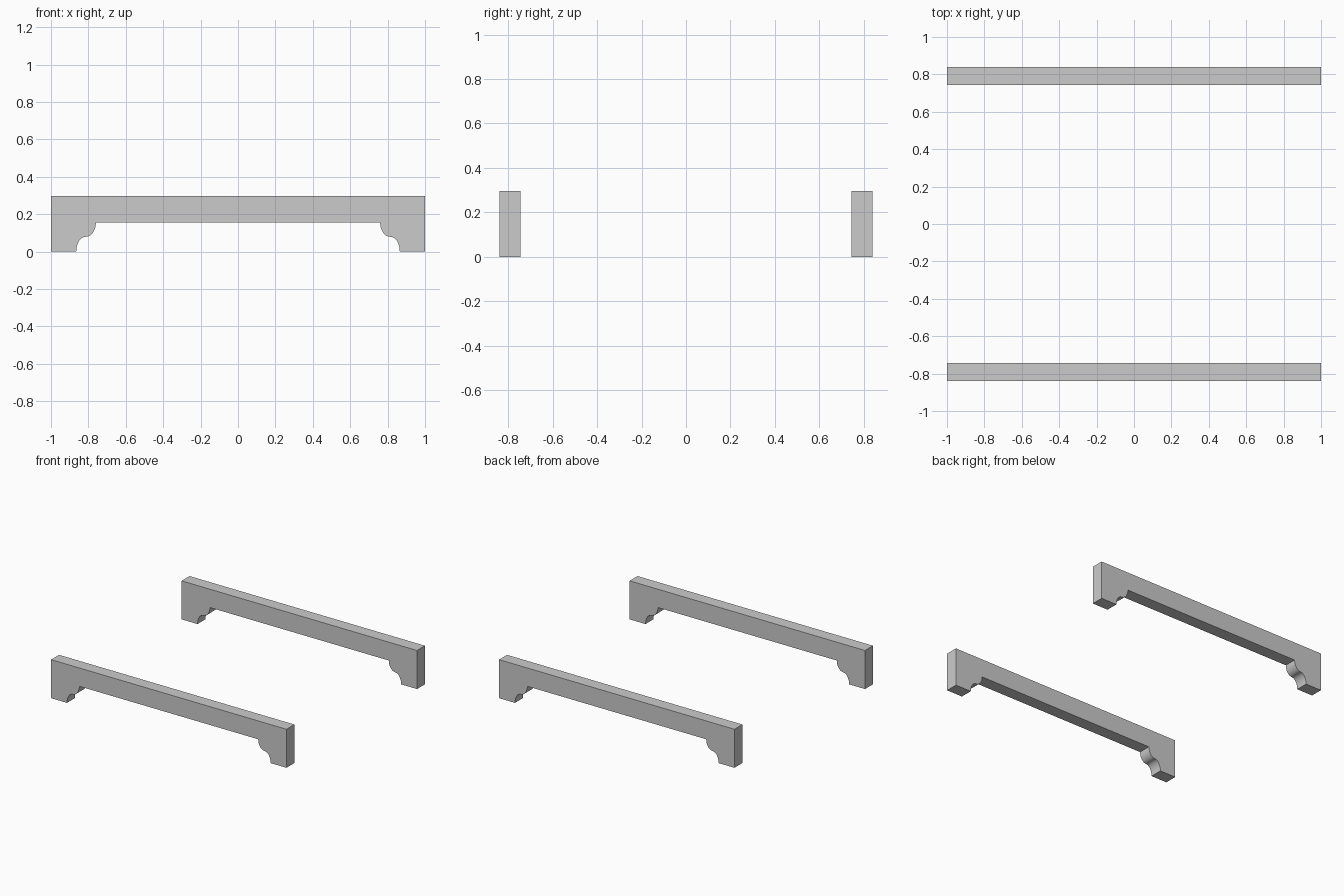
import bpy, bmesh
from math import sin, cos, pi

if "Cube" in bpy.data.objects:
    bpy.data.objects.remove(bpy.data.objects["Cube"])

STEPS = 10
TOP, SOFFIT, MID = 0.296, 0.155, 0.079   # heights of top, underside and moulding step


def foot_curve():
    """Right-hand ogee: cove rising from the foot, then ovolo up to the underside."""
    pts = []
    for i in range(STEPS + 1):
        a = i / STEPS * pi / 2
        pts.append((0.815 + 0.05 * cos(a), MID * sin(a)))
    for i in range(1, STEPS + 1):
        a = i / STEPS * pi / 2
        pts.append((0.815 - 0.055 * sin(a), SOFFIT - (SOFFIT - MID) * cos(a)))
    return pts


def make_rail(name, y0, y1):
    # Symmetric side profile, extruded through the thickness
    right = [(1, TOP), (1, 0)] + foot_curve()
    profile = right + [(-x, z) for x, z in reversed(right)]
    bm = bmesh.new()
    face = bm.faces.new([bm.verts.new((x, y0, z)) for x, z in profile])
    ext = bmesh.ops.extrude_face_region(bm, geom=[face])
    moved = [g for g in ext["geom"] if isinstance(g, bmesh.types.BMVert)]
    bmesh.ops.translate(bm, verts=moved, vec=(0, y1 - y0, 0))
    bmesh.ops.recalc_face_normals(bm, faces=bm.faces)
    mesh = bpy.data.meshes.new(name)
    bm.to_mesh(mesh)
    bm.free()
    obj = bpy.data.objects.new(name, mesh)
    bpy.context.collection.objects.link(obj)
    # Smooth mouldings, crisp corners
    bpy.ops.object.select_all(action='DESELECT')
    obj.select_set(True)
    bpy.context.view_layer.objects.active = obj
    bpy.ops.object.shade_smooth_by_angle(angle=pi / 6)


# Front and back rails with bracket feet
make_rail("front_rail", -0.84, -0.744)
make_rail("back_rail", 0.744, 0.84)
